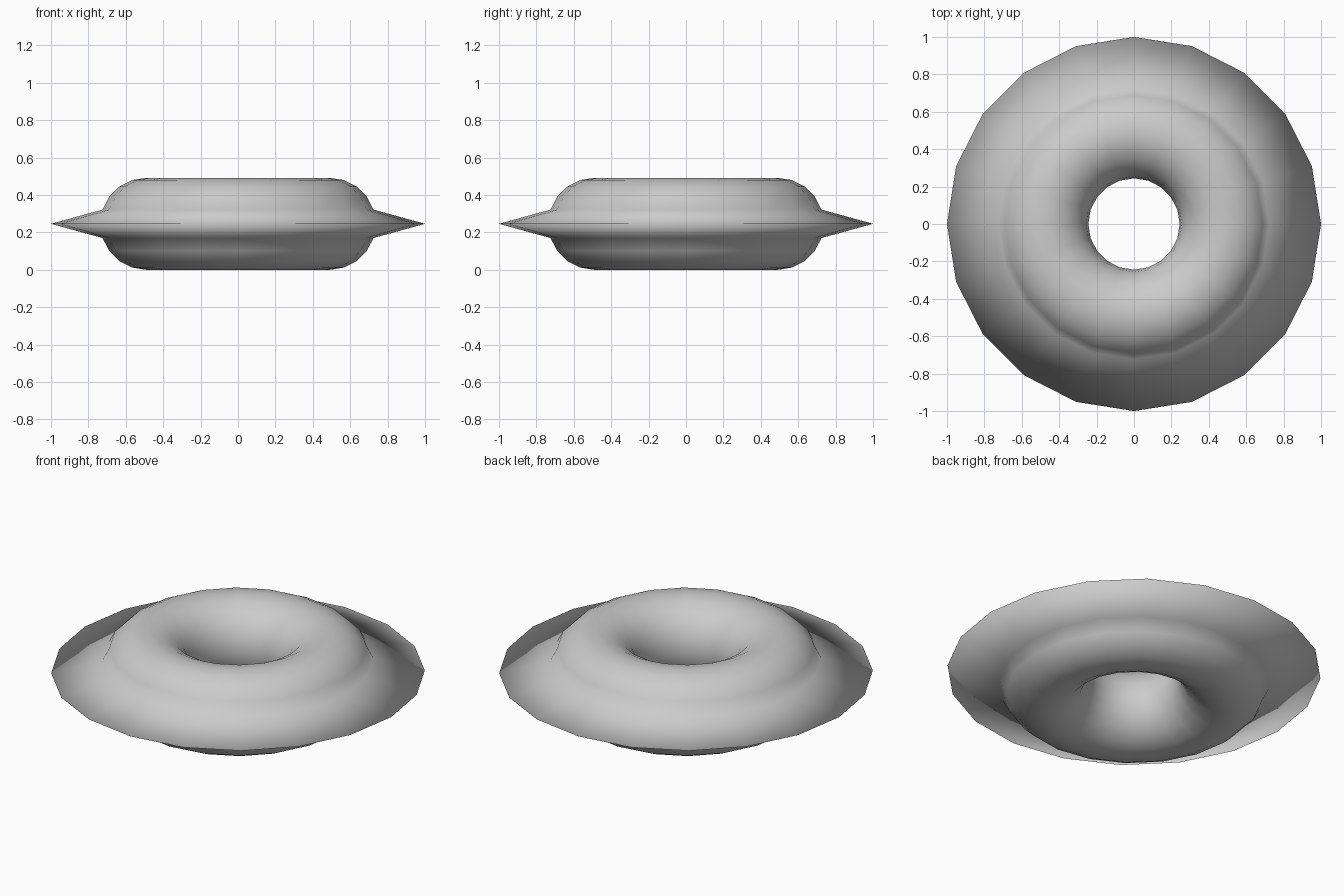
import bpy, bmesh
from math import cos, sin, pi

if "Cube" in bpy.data.objects:
    bpy.data.objects.remove(bpy.data.objects["Cube"])

SIDES = 20      # segments around the ring and around its tube
MAJOR, MINOR = 0.49, 0.246

# Tube cross-section (radius, height); the outermost point is pulled out to a sharp rim
profile = [(MAJOR + MINOR * cos(2 * pi * k / SIDES), MINOR + MINOR * sin(2 * pi * k / SIDES))
           for k in range(SIDES)]
profile[0] = (1.0, MINOR)

# Sweep the cross-section around z
bm = bmesh.new()
rings = []
for i in range(SIDES):
    a = 2 * pi * i / SIDES
    rings.append([bm.verts.new((r * cos(a), r * sin(a), z)) for r, z in profile])
for i in range(SIDES):
    here, there = rings[i], rings[(i + 1) % SIDES]
    for k in range(SIDES):
        n = (k + 1) % SIDES
        bm.faces.new((here[k], there[k], there[n], here[n])).smooth = True
bmesh.ops.recalc_face_normals(bm, faces=bm.faces)

mesh = bpy.data.meshes.new("rimmed_ring")
bm.to_mesh(mesh)
bm.free()
ring = bpy.data.objects.new("rimmed_ring", mesh)
bpy.context.collection.objects.link(ring)
